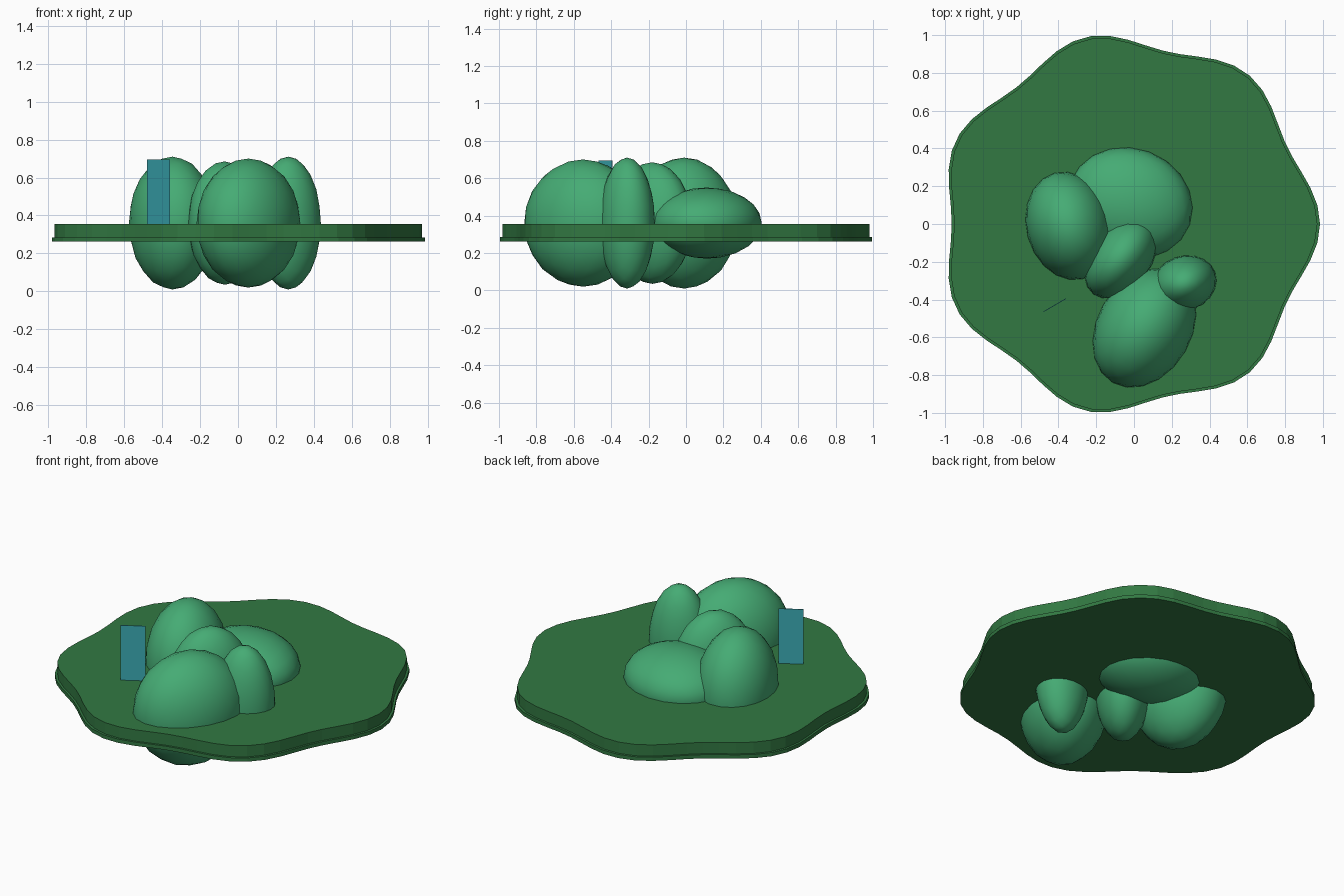
import bpy
import bmesh
from math import cos, sin, pi, radians

cube = bpy.data.objects.get("Cube")
if cube:
    bpy.data.objects.remove(cube, do_unlink=True)


def material(name, rgb):
    mat = bpy.data.materials.new(name)
    mat.use_nodes = True
    mat.diffuse_color = (*rgb, 1)
    mat.node_tree.nodes["Principled BSDF"].inputs["Base Color"].default_value = (*rgb, 1)
    return mat


grass = material("grass green", (0.032, 0.19, 0.055))
leaf = material("leaf green", (0.06, 0.41, 0.175))
teal = material("teal", (0.045, 0.42, 0.47))


def add_mesh(name, bm, mat):
    mesh = bpy.data.meshes.new(name)
    bm.to_mesh(mesh)
    bm.free()
    mesh.materials.append(mat)
    obj = bpy.data.objects.new(name, mesh)
    bpy.context.collection.objects.link(obj)
    return obj


def wavy_plate(name, scale, bottom, top):
    """Seven-lobed disc, extruded upward."""
    bm = bmesh.new()
    count = 64
    ring = []
    for i in range(count):
        a = 2 * pi * i / count
        r = scale * (0.975 + 0.04 * cos(7 * a))
        ring.append(bm.verts.new((r * cos(a) - 0.03, r * sin(a), bottom)))
    face = bm.faces.new(ring)
    result = bmesh.ops.extrude_face_region(bm, geom=[face], use_keep_orig=True)
    raised = [v for v in result["geom"] if isinstance(v, bmesh.types.BMVert)]
    bmesh.ops.translate(bm, verts=raised, vec=(0, 0, top - bottom))
    bmesh.ops.recalc_face_normals(bm, faces=bm.faces)
    return add_mesh(name, bm, grass)


def bush(name, x, y, size, angle):
    """Stretched low-poly ball, turned about the vertical axis."""
    bm = bmesh.new()
    bmesh.ops.create_icosphere(bm, subdivisions=3, radius=1)
    obj = add_mesh(name, bm, leaf)
    obj.location = (x, y, 0.36)
    obj.scale = size
    obj.rotation_euler.z = radians(angle)
    bpy.ops.object.select_all(action="DESELECT")
    obj.select_set(True)
    bpy.context.view_layer.objects.active = obj
    bpy.ops.object.transform_apply(location=False, rotation=False, scale=True)
    bpy.ops.object.shade_smooth_by_angle(angle=radians(35))


# Ground in two layers
wavy_plate("ground_rim", 1.0, 0.262, 0.285)
wavy_plate("ground", 0.986, 0.285, 0.355)

# Cluster of bushes
bush("left_bush", -0.345, -0.01, (0.29, 0.225, 0.35), 105)
bush("back_bush", -0.02, 0.11, (0.335, 0.29, 0.19), -20)
bush("middle_bush", -0.07, -0.18, (0.24, 0.16, 0.325), 53)
bush("front_bush", 0.055, -0.55, (0.335, 0.25, 0.34), 60)
bush("small_bush", 0.265, -0.315, (0.175, 0.145, 0.35), 20)

# Upright thin panel
bm = bmesh.new()
bm.faces.new([bm.verts.new(p) for p in (
    (-0.48, -0.465, 0.355), (-0.36, -0.395, 0.355),
    (-0.36, -0.395, 0.695), (-0.48, -0.465, 0.695))])
panel = add_mesh("panel", bm, teal)
thick = panel.modifiers.new("thickness", "SOLIDIFY")
thick.thickness = 0.004
thick.offset = 0
